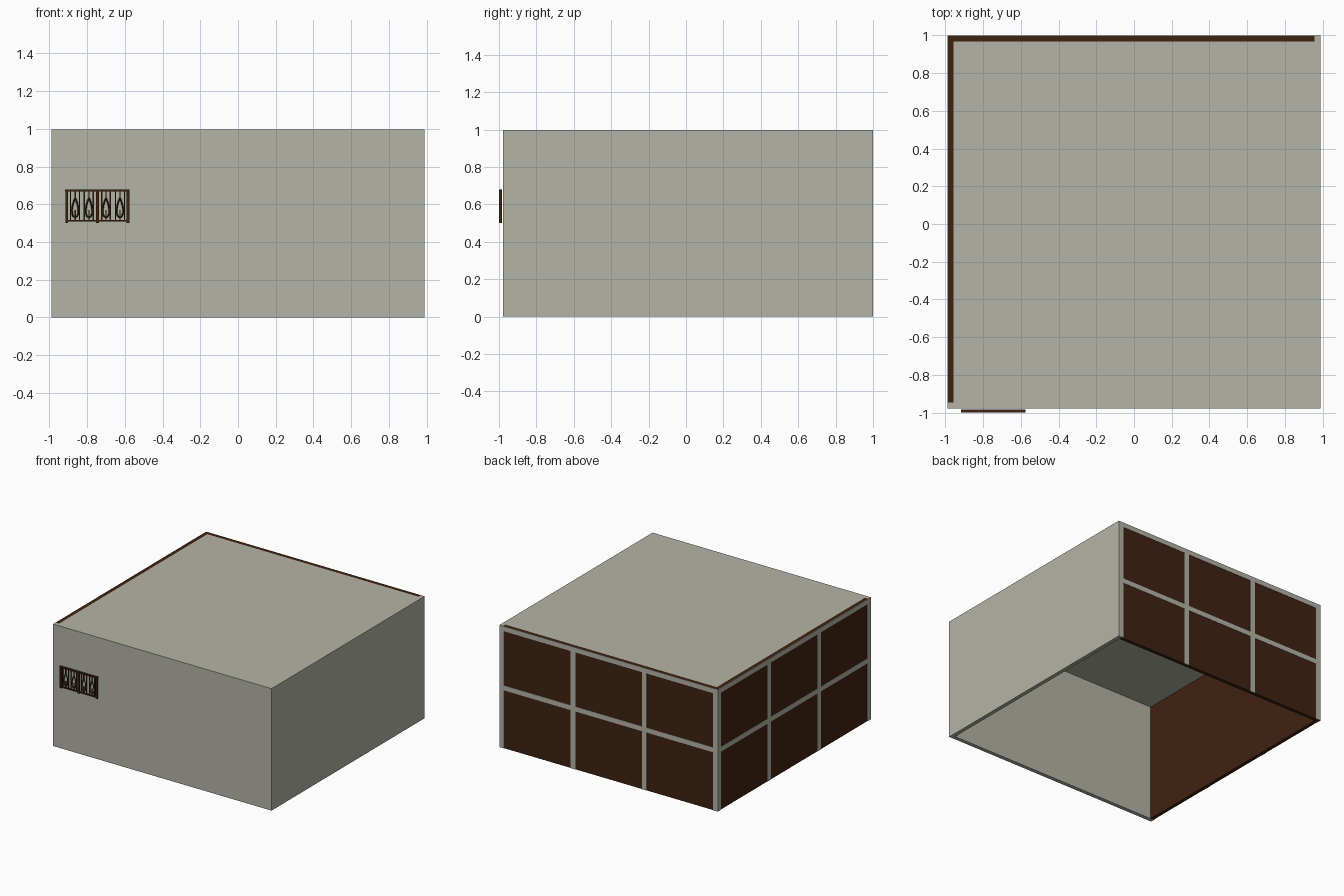
import bpy, math

if "Cube" in bpy.data.objects:
    bpy.data.objects.remove(bpy.data.objects["Cube"])

def material(name, rgb):
    m = bpy.data.materials.new(name)
    m.diffuse_color = (*rgb, 1)
    m.use_nodes = True
    m.node_tree.nodes["Principled BSDF"].inputs["Base Color"].default_value = m.diffuse_color
    return m

GREY = material("warm_grey", (0.456, 0.456, 0.385))
BROWN = material("dark_brown", (0.051, 0.016, 0.005))

def box(name, x0, x1, y0, y1, z0, z1, mat):
    v = [(x, y, z) for x in (x0, x1) for y in (y0, y1) for z in (z0, z1)]
    f = [(0, 1, 3, 2), (4, 6, 7, 5), (0, 4, 5, 1),
         (2, 3, 7, 6), (0, 2, 6, 4), (1, 5, 7, 3)]
    me = bpy.data.meshes.new(name)
    me.from_pydata(v, [], f)
    me.materials.append(mat)
    ob = bpy.data.objects.new(name, me)
    bpy.context.collection.objects.link(ob)
    return ob

X, F, B, H = 0.988, -0.978, 1.0, 0.997   # half width, front, back, height
T, P, W = 0.032, 0.003, 0.044            # wall thickness, trim depth, trim width

# Plain walls and ceiling (open underneath)
box("front_wall", -X, X, F, F + T, 0, H, GREY)
box("right_wall", X - T, X, F + T, B, 0, H, GREY)
box("ceiling", -X + T, X - T, F + T, B - T, H - T, H, GREY)

# Brown panelled walls
box("back_panel", -X + P, X - T, B - T, B - P, 0, H, BROWN)
box("left_panel", -X + P, -X + T, F + T, B - T, 0, H, BROWN)

# Grey trim grid, three by two panels, on the back and left walls
for i in range(4):
    x = -X + i * (2 * X - W) / 3
    box("back_upright", x, x + W, B - P, B, 0, H, GREY)
    y = F + i * (B - F - W) / 3
    box("left_upright", -X, -X + P, y, y + W, 0, H, GREY)
for z0, z1 in ((0.474, 0.514), (H - 0.04, H)):
    for i in range(3):
        x = -X + i * (2 * X - W) / 3
        box("back_crossbar", x + W, x + (2 * X - W) / 3, B - P, B, z0, z1, GREY)
        y = F + i * (B - F - W) / 3
        box("left_crossbar", -X, -X + P, y + W, y + (B - F - W) / 3, z0, z1, GREY)

# Balcony railing on the front wall
R0, R1 = -1.0, -0.984
RY = (R0 + R1) / 2
for x in (-0.907, -0.745, -0.583):
    box("railing_post", x - 0.007, x + 0.007, R0, R1, 0.502, 0.672, BROWN)
box("railing_top", -0.916, -0.574, R0, R1, 0.668, 0.679, BROWN)
box("railing_bottom", -0.907, -0.583, RY - 0.005, RY + 0.005, 0.508, 0.518, BROWN)
for x in (-0.887, -0.840, -0.815, -0.767, -0.722, -0.677, -0.650, -0.601):
    box("railing_bar", x - 0.003, x + 0.003, RY - 0.003, RY + 0.003, 0.518, 0.668, BROWN)

# Teardrop ornaments between the bars
for x in (-0.863, -0.790, -0.700, -0.626):
    cu = bpy.data.curves.new("teardrop", 'CURVE')
    cu.dimensions = '3D'
    cu.bevel_depth = 0.004
    cu.bevel_resolution = 0
    sp = cu.splines.new('POLY')
    n = 14
    sp.points.add(n - 1)
    for k in range(n):
        a = 2 * math.pi * k / n
        dx = 0.019 * math.sin(a) * math.sin(a / 2) * 1.2
        sp.points[k].co = (x + dx, RY, 0.582 + 0.052 * math.cos(a), 1)
    sp.use_cyclic_u = True
    cu.materials.append(BROWN)
    bpy.context.collection.objects.link(bpy.data.objects.new("teardrop", cu))
    box("teardrop_stem", x - 0.003, x + 0.003, RY - 0.003, RY + 0.003, 0.63, 0.668, BROWN)
    box("teardrop_foot", x - 0.003, x + 0.003, RY - 0.003, RY + 0.003, 0.518, 0.57, BROWN)
